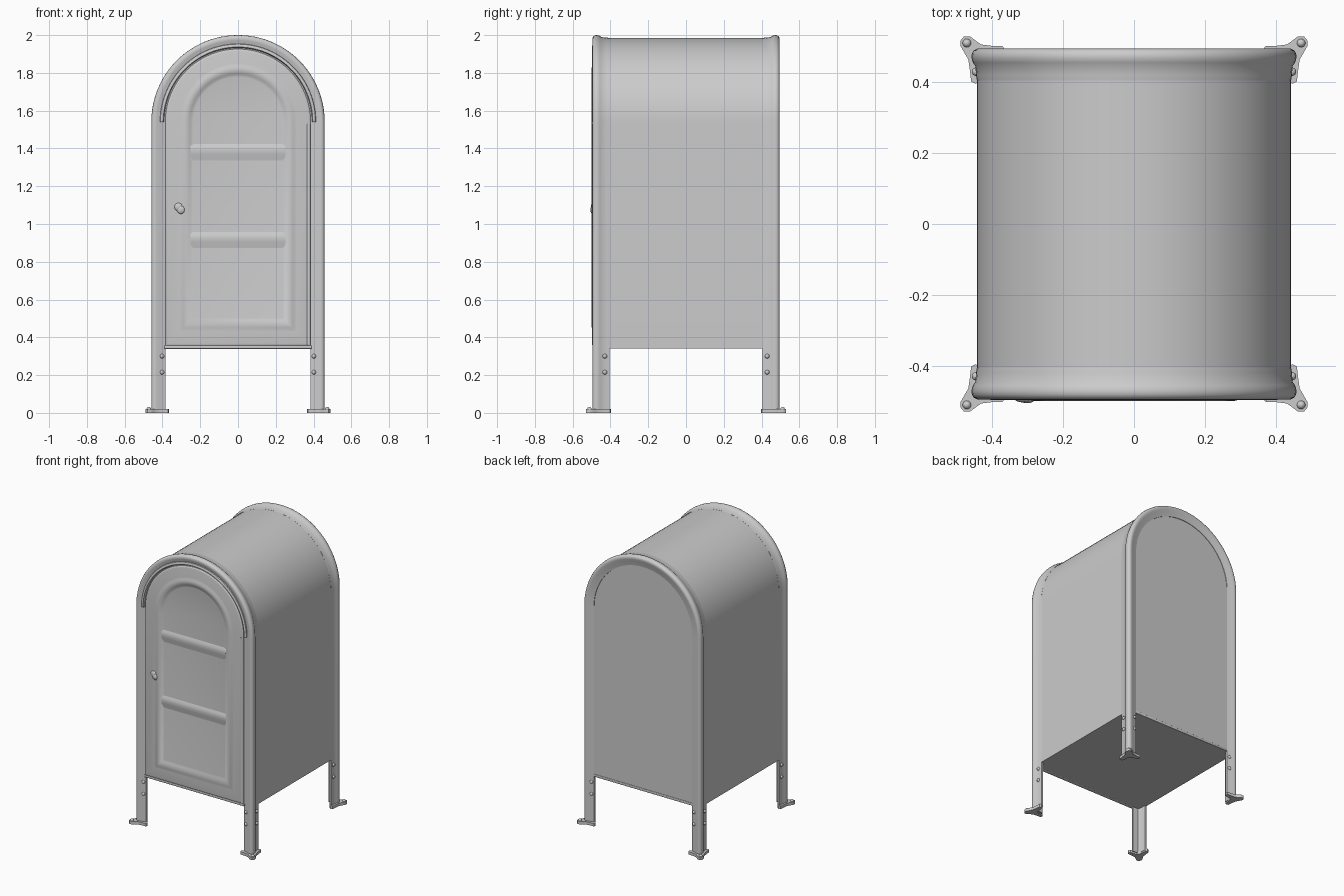
import bpy, bmesh
from math import pi, sin, cos
from mathutils import Matrix

if "Cube" in bpy.data.objects:
    bpy.data.objects.remove(bpy.data.objects["Cube"])

HALF, SPRING = 0.459, 1.541      # arch radius and height of its centre


def finish(name, bm, angle=0.7):
    bmesh.ops.recalc_face_normals(bm, faces=bm.faces)
    me = bpy.data.meshes.new(name)
    bm.to_mesh(me)
    bm.free()
    ob = bpy.data.objects.new(name, me)
    bpy.context.collection.objects.link(ob)
    bpy.ops.object.select_all(action='DESELECT')
    ob.select_set(True)
    bpy.context.view_layer.objects.active = ob
    bpy.ops.object.shade_smooth_by_angle(angle=angle)
    return ob


def arch(d, y, bottom, n=48):
    """Round-topped outline inset by d; runs left foot, over the top, right foot."""
    r = HALF - d
    pts = [(-r * cos(pi * i / n), y, SPRING + r * sin(pi * i / n)) for i in range(n + 1)]
    if bottom is not None:
        pts = [(-r, y, bottom)] + pts + [(r, y, bottom)]
    return pts


def loft(name, rows, closed_section):
    """Skin the rows: either a closed section swept along open paths, or stacked closed outlines."""
    bm = bmesh.new()
    vs = [[bm.verts.new(p) for p in row] for row in rows]
    nr, nc = len(vs), len(vs[0])
    for i in range(nr if closed_section else nr - 1):
        for j in range(nc - 1 if closed_section else nc):
            a, b = vs[i], vs[(i + 1) % nr]
            k = (j + 1) % nc
            bm.faces.new((a[j], a[k], b[k], b[j]))
    if closed_section:
        bm.faces.new([r[0] for r in vs])
        bm.faces.new([r[-1] for r in vs])
    else:
        bm.faces.new(vs[0])
        bm.faces.new(vs[-1])
    return finish(name, bm)


def box(name, loc, size, bevel):
    bm = bmesh.new()
    bmesh.ops.create_cube(bm, size=1, matrix=Matrix.Translation(loc) @ Matrix.Diagonal((*size, 1)))
    bmesh.ops.bevel(bm, geom=bm.edges[:], offset=bevel, segments=3, affect='EDGES', profile=0.5)
    return finish(name, bm)


def domes(name, spots, r, scale=(1, 1, 1)):
    bm = bmesh.new()
    for p in spots:
        bmesh.ops.create_uvsphere(bm, u_segments=14, v_segments=8, radius=r,
                                  matrix=Matrix.Translation(p) @ Matrix.Diagonal((*scale, 1)))
    return finish(name, bm, 1.0)


# Main cabinet
loft("cabinet_shell", [arch(0.016, y, 0.34) for y in (-0.474, 0.477)], False)

# Angle-iron frames: each forms two legs and the rolled rim over the arch
section = [(0.0155, 0.405), (0.013, 0.420), (0.011, 0.446), (0.004, 0.456), (0.000, 0.470),
           (0.001, 0.481), (0.006, 0.490), (0.015, 0.495), (0.028, 0.493), (0.045, 0.487),
           (0.074, 0.480), (0.076, 0.466), (0.036, 0.464), (0.030, 0.456), (0.028, 0.405)]
for name, s in (("front_frame_legs", -1), ("back_frame_legs", 1)):
    loft(name, [arch(d, s * y, 0.01) for d, y in section], True)

# Rain lip over the door
lip = [(0.044, -0.480), (0.048, -0.493), (0.055, -0.497), (0.063, -0.497), (0.068, -0.480)]
loft("rain_lip", [arch(d, y, None) for d, y in lip], True)

# Door with a raised ridge around a sunken panel
relief = [(0.074, -0.465), (0.074, -0.487), (0.078, -0.491), (0.086, -0.493), (0.150, -0.493),
          (0.160, -0.495), (0.172, -0.499), (0.182, -0.500), (0.192, -0.499), (0.203, -0.495),
          (0.212, -0.490), (0.222, -0.488)]
loft("door", [arch(d, y, 0.355 + (d - 0.074)) for d, y in relief], False)

# Soft pressed ribs dividing the panel into three fields
rib = [(-0.055, -0.487), (-0.035, -0.490), (-0.015, -0.495), (0.005, -0.497),
       (0.020, -0.495), (0.032, -0.490), (0.040, -0.487)]
for i, z in enumerate((1.385, 0.92)):
    loft(f"door_rib_{i + 1}", [[(x, y, z + h) for x in (-0.252, 0.252)] for h, y in rib], True)

# Door handle and hinge
domes("door_handle", [(-0.315, -0.493, 1.09), (-0.302, -0.495, 1.075)], 0.022, (1, 0.5, 1))
bm = bmesh.new()
bmesh.ops.create_cone(bm, cap_ends=True, segments=16, radius1=0.011, radius2=0.011, depth=1.17,
                      matrix=Matrix.Translation((0.374, -0.487, 0.945)))
finish("door_hinge", bm)

# Sills along the lower edges
box("front_sill", (0, -0.478, 0.348), (0.78, 0.024, 0.018), 0.004)
box("back_sill", (0, 0.474, 0.348), (0.78, 0.012, 0.018), 0.004)

# Feet: three-lobed plates with an anchor bolt at each outer corner
foot = [(0.365, 0.490), (0.370, 0.502), (0.400, 0.503), (0.432, 0.507), (0.450, 0.520),
        (0.463, 0.530), (0.480, 0.530), (0.490, 0.518), (0.490, 0.503), (0.480, 0.485),
        (0.468, 0.465), (0.463, 0.430), (0.460, 0.402), (0.448, 0.396), (0.436, 0.402),
        (0.428, 0.455), (0.415, 0.470), (0.372, 0.478)]
for sx in (-1, 1):
    for sy in (-1, 1):
        tag = ("left" if sx < 0 else "right") + ("_front" if sy < 0 else "_back")
        loft("foot_" + tag, [[(sx * x, sy * y, z) for x, y in foot] for z in (0, 0.02)], False)
        domes("anchor_bolt_" + tag, [(sx * 0.472, sy * 0.511, 0.02)], 0.012)
        # leg bolts on both faces of the angle
        domes("leg_bolts_" + tag,
              [p for z in (0.30, 0.215) for p in ((sx * 0.402, sy * 0.482, z),
                                                  (sx * 0.446, sy * 0.430, z))], 0.012)
